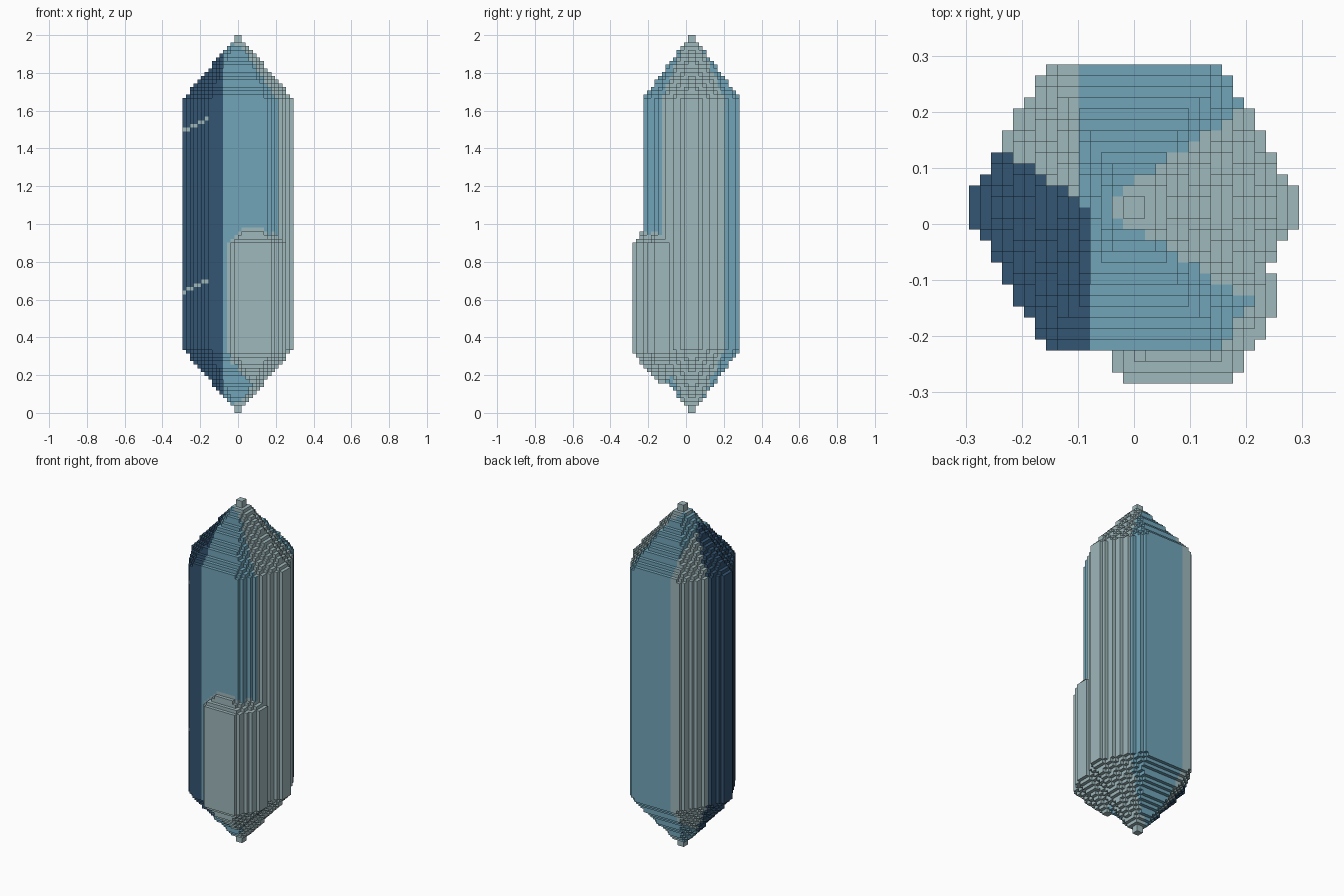
import bpy, bmesh, math

cube = bpy.data.objects.get("Cube")
if cube:
    bpy.data.objects.remove(cube, do_unlink=True)

V = 2 / 102          # edge length of one block
ROOT3 = math.sqrt(3)


def linear(c):
    return c / 12.92 if c <= 0.04045 else ((c + 0.055) / 1.055) ** 2.4


def material(name, rgb):
    col = [linear(c / 255) for c in rgb] + [1]
    m = bpy.data.materials.new(name)
    m.use_nodes = True
    m.diffuse_color = col
    bsdf = m.node_tree.nodes["Principled BSDF"]
    bsdf.inputs["Base Color"].default_value = col
    bsdf.inputs["Roughness"].default_value = 0.8
    return m


PALE, BLUE, NAVY = 0, 1, 2
MATS = [material("pale_grey_blue", (159, 184, 188)),
        material("mid_blue", (113, 165, 185)),
        material("navy_blue", (52, 85, 115))]


def crystal_cells(cx, cy, radius, bottom, top, tip):
    """Blocks of an upright hexagonal prism with a stepped point at each end."""
    cells = set()
    for k in range(bottom, top):
        depth = min(k - bottom, top - 1 - k)
        r = radius * min(1, (depth + 1) / (tip + 1))
        for i in range(-15, 15):
            for j in range(-14, 15):
                dx, dy = abs(i + 0.5 - cx), abs(j - cy)
                if max(dx + dy / ROOT3, dy * 2 / ROOT3) <= r:
                    cells.add((i, j, k))
    return cells


def main_colour(cell, axis, sign):
    """Sectors of colour around the tall crystal."""
    x, y, z = (cell[0] + 0.5) * V, cell[1] * V, (cell[2] + 0.5) * V
    dy = y - 0.03
    # right-hand pale wedge
    if x > -0.06 and -0.62 * (x + 0.06) < dy < 0.7 * (x + 0.06):
        return PALE
    # navy front corner with two thin pale streaks
    if x < -0.08 and dy < 0.645 * (-0.08 - x):
        if axis == 1 and sign < 0 and x < -0.15:
            for z0 in (0.64, 1.49):
                if abs(z - z0 - 0.5 * (x + 0.295)) < 0.5 * V:
                    return PALE
        return NAVY
    # pale back corner
    if x < -0.1:
        return PALE
    return BLUE


def build(name, cells, solid, colour):
    """Skin the blocks with quads, merging neighbours into long strips."""
    bm = bmesh.new()
    for axis in range(3):
        b, c = (axis + 1) % 3, (axis + 2) % 3
        run = 0 if axis == 2 else 2

        def step(cell, ax, n):
            out = list(cell)
            out[ax] += n
            return tuple(out)

        for sign in (-1, 1):
            open_faces = {q: colour(q, axis, sign) for q in cells
                          if step(q, axis, sign) not in solid}
            for q in sorted(open_faces):
                col = open_faces[q]
                if open_faces.get(step(q, run, -1)) == col:
                    continue
                n = 1
                while open_faces.get(step(q, run, n)) == col:
                    n += 1
                lo, hi = list(q), [v + 1 for v in q]
                hi[run] = q[run] + n
                verts = []
                for vb, vc in ((lo, lo), (hi, lo), (hi, hi), (lo, hi)):
                    p = [0, 0, 0]
                    p[axis] = hi[axis] if sign > 0 else lo[axis]
                    p[b], p[c] = vb[b], vc[c]
                    verts.append(bm.verts.new((p[0] * V, (p[1] - 0.5) * V, p[2] * V)))
                face = bm.faces.new(verts if sign > 0 else verts[::-1])
                face.material_index = col
    bmesh.ops.remove_doubles(bm, verts=bm.verts[:], dist=V * 0.01)
    mesh = bpy.data.meshes.new(name)
    bm.to_mesh(mesh)
    bm.free()
    for m in MATS:
        mesh.materials.append(m)
    ob = bpy.data.objects.new(name, mesh)
    bpy.context.collection.objects.link(ob)
    return ob


# Tall crystal and the small one growing from its front
tall = crystal_cells(0, 1.5, 15.45, 0, 102, 17)
small = crystal_cells(4, -6.5, 9.55, 8, 54, 8)
solid = tall | small
# Small crystal keeps only the blocks near or outside the tall one's surface
shallow = {q for q in small if q not in tall or any(
    (q[0] + a, q[1] + b, q[2] + c) not in tall
    for a, b, c in ((1, 0, 0), (-1, 0, 0), (0, 1, 0), (0, -1, 0), (0, 0, 1), (0, 0, -1)))}

build("tall_crystal", tall - shallow, solid, main_colour)
build("small_crystal", shallow, solid, lambda cell, axis, sign: PALE)
